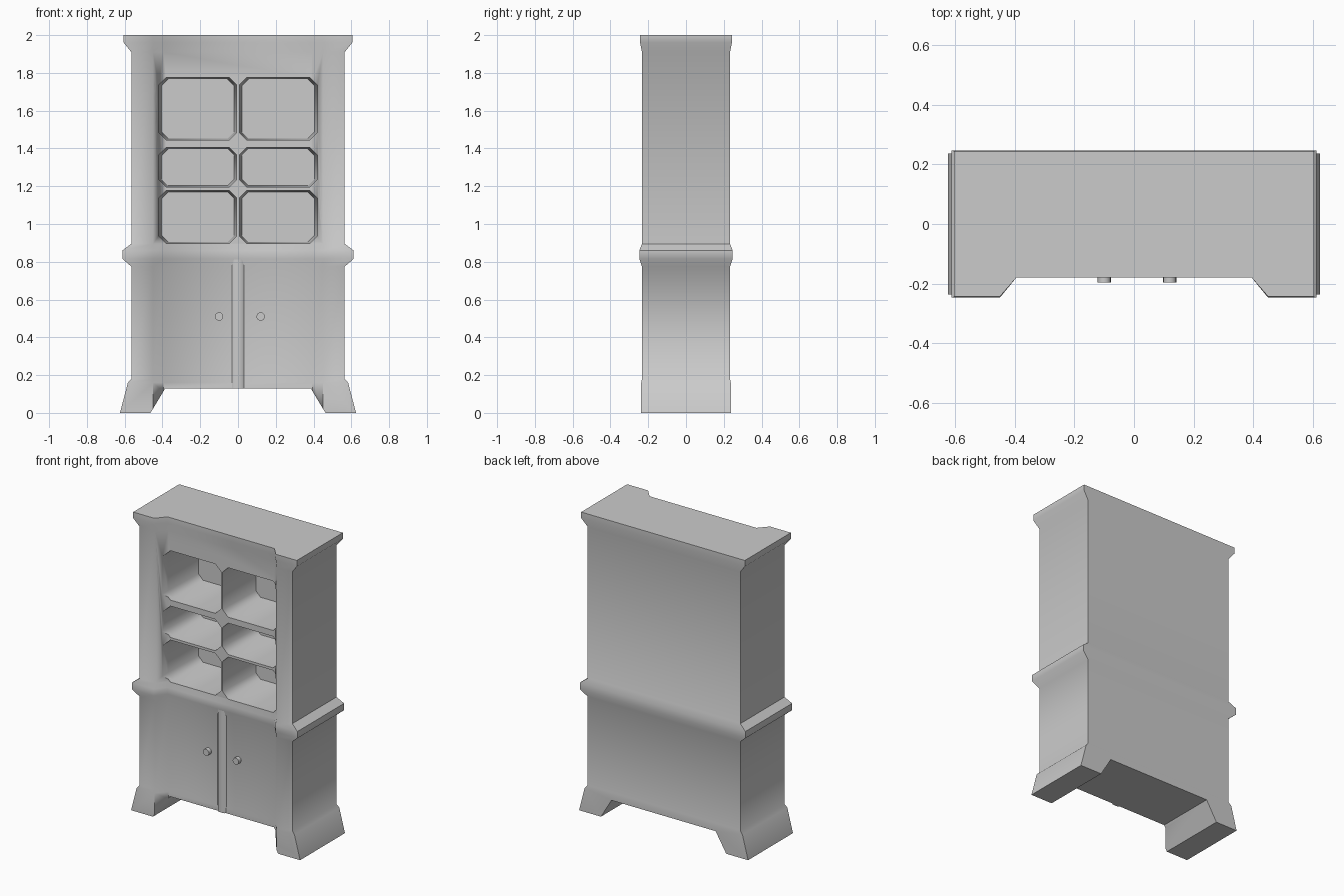
import bpy, bmesh, math

if "Cube" in bpy.data.objects:
    bpy.data.objects.remove(bpy.data.objects["Cube"])


def make(name, rings, caps=True):
    """Loft a list of equal-length vertex rings into a closed object."""
    bm = bmesh.new()
    vs = [[bm.verts.new(p) for p in r] for r in rings]
    n = len(rings[0])
    for a, b in zip(vs, vs[1:]):
        for i in range(n):
            j = (i + 1) % n
            bm.faces.new((a[i], a[j], b[j], b[i]))
    if caps:
        bm.faces.new(vs[0])
        bm.faces.new(vs[-1])
    bmesh.ops.recalc_face_normals(bm, faces=bm.faces)
    me = bpy.data.meshes.new(name)
    bm.to_mesh(me)
    bm.free()
    ob = bpy.data.objects.new(name, me)
    bpy.context.collection.objects.link(ob)
    return ob


def smooth(ob, deg):
    bpy.ops.object.select_all(action='DESELECT')
    ob.select_set(True)
    bpy.context.view_layer.objects.active = ob
    bpy.ops.object.shade_smooth_by_angle(angle=math.radians(deg))


def cut(ob, cutter):
    m = ob.modifiers.new("cut", 'BOOLEAN')
    m.operation = 'DIFFERENCE'
    m.solver = 'EXACT'
    m.object = cutter
    bpy.context.view_layer.objects.active = ob
    bpy.ops.object.modifier_apply(modifier=m.name)
    bpy.data.objects.remove(cutter)


# cabinet carcass: (z, half width, half depth, y of recessed front)
levels = [(0, .625, .237, -.17), (.16, .583, .237, -.17), (.18, .565, .233, -.168),
          (.775, .565, .233, -.168), (.815, .612, .247, -.18), (.86, .612, .247, -.18),
          (.895, .565, .233, -.172), (1.91, .565, .233, -.172),
          (1.96, .605, .243, -.18), (2.0, .605, .243, -.18)]
rings = []
for z, w, d, r in levels:
    half = [(.395, r), (.45, -d), (w, -d), (w, d)]
    rings.append([(x, y, z) for x, y in half] + [(-x, y, z) for x, y in reversed(half)])
body = make("cabinet_body", rings)

# arch between the feet
arch = [(-.475, -.02), (-.385, .13), (.385, .13), (.475, -.02)]
cut(body, make("arch_cutter", [[(x, y, z) for x, z in arch] for y in (-.4, .4)]))


# open shelf compartments with clipped corners, narrowing to the back
def cell(s, z0, z1):
    def ring(y, x0, x1, a, b, c):
        pts = [(x0 + c, a), (x1 - c, a), (x1, a + c), (x1, b - c),
               (x1 - c, b), (x0 + c, b), (x0, b - c), (x0, a + c)]
        return [(s * x, y, z) for x, z in pts]
    return make("cell_cutter", [ring(-.3, .007, .42, z0, z1, .04),
                                ring(-.14, .007, .42, z0, z1, .04),
                                ring(.16, .02, .405, z0 + .008, z1 - .008, .035)])


for z0, z1 in ((.897, 1.178), (1.195, 1.405), (1.445, 1.775)):
    for s in (-1, 1):
        cut(body, cell(s, z0, z1))
smooth(body, 50)

# raised strip between the doors
strip = make("door_strip", [[(-.04, -.16, z), (-.022, -.179, z), (.022, -.179, z), (.04, -.16, z)]
                            for z in (.13, .83)])
smooth(strip, 50)

# door knobs
for x in (-.1, .12):
    bpy.ops.mesh.primitive_cylinder_add(vertices=16, radius=.022, depth=.04,
                                        location=(x, -.176, .51), rotation=(math.pi / 2, 0, 0))
    knob = bpy.context.object
    knob.name = "door_knob"
    smooth(knob, 40)
